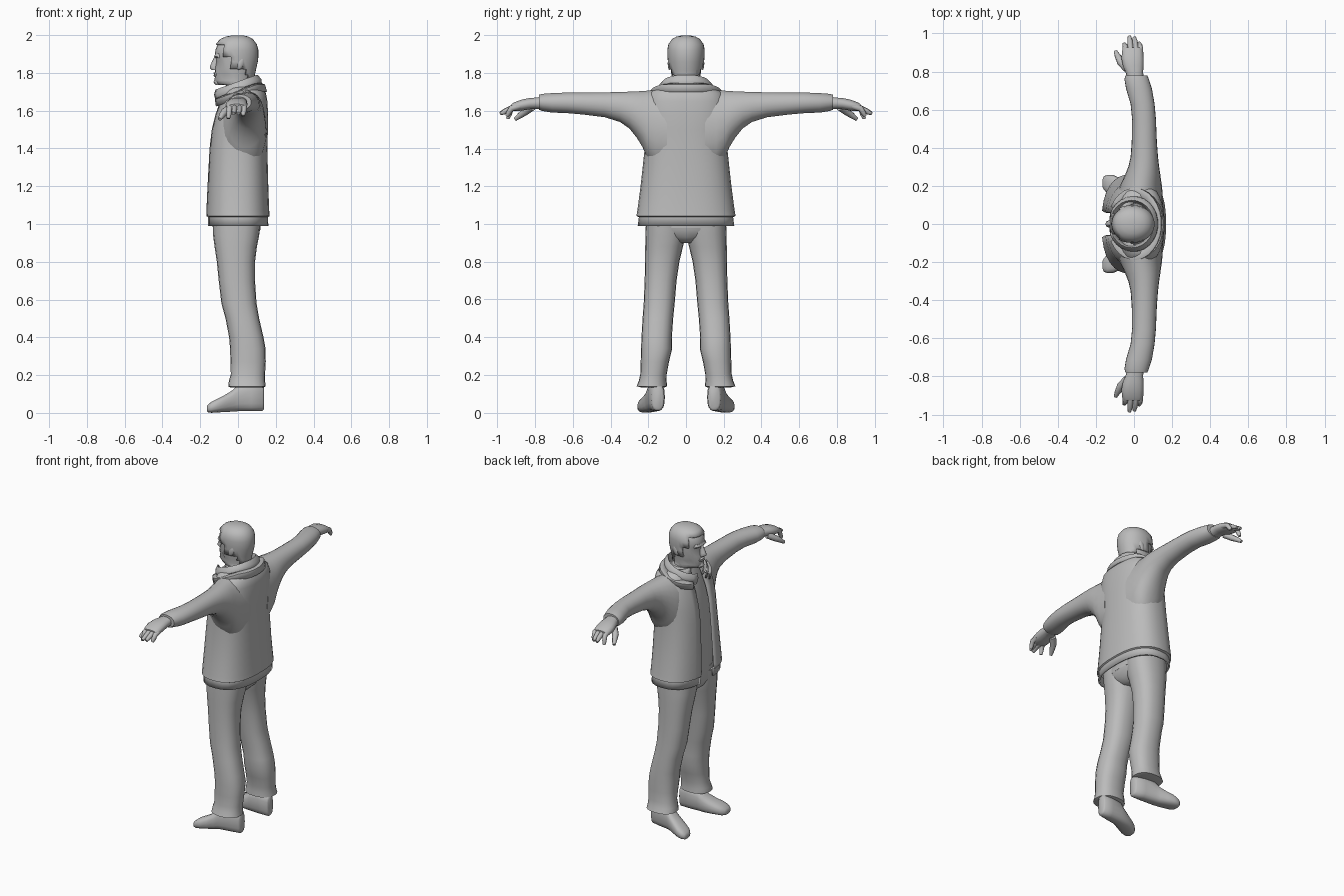
import bpy, bmesh, math
from mathutils import Vector

grey = bpy.data.materials.new("plain grey")
grey.diffuse_color = (0.5, 0.5, 0.5, 1)


def finish(name, bm, angle=50, thick=0, subsurf=0):
    bmesh.ops.recalc_face_normals(bm, faces=bm.faces)
    me = bpy.data.meshes.new(name)
    bm.to_mesh(me)
    bm.free()
    me.materials.append(grey)
    ob = bpy.data.objects.new(name, me)
    bpy.context.collection.objects.link(ob)
    if thick:
        m = ob.modifiers.new("thickness", 'SOLIDIFY')
        m.thickness, m.offset = thick, 0
    if subsurf:
        m = ob.modifiers.new("smooth", 'SUBSURF')
        m.levels = m.render_levels = subsurf
    bpy.ops.object.select_all(action='DESELECT')
    ob.select_set(True)
    bpy.context.view_layer.objects.active = ob
    bpy.ops.object.shade_smooth_by_angle(angle=math.radians(angle))
    return ob


def spow(v, p):
    return math.copysign(abs(v) ** p, v)


def loft(rings, axis='z', n=20, p=0.85, gap=0, side=1, grow=0):
    """Skin rounded rings (t, a0, a1, b0, b1); gap leaves an opening facing -a."""
    bm = bmesh.new()
    rows = []
    for t, a0, a1, b0, b1 in rings:
        row = []
        for i in range(n):
            ang = gap + (math.tau - 2 * gap) * i / (n - 1) if gap else math.tau * i / n
            a = (a0 + a1) / 2 - ((a1 - a0) / 2 + grow) * spow(math.cos(ang), p)
            b = (b0 + b1) / 2 + ((b1 - b0) / 2 + grow) * spow(math.sin(ang), p)
            x, y, z = {'z': (a, b, t), 'y': (a, t, b), 'x': (t, a, b)}[axis]
            row.append(bm.verts.new((x, y * side, z)))
        rows.append(row)
    for r, s in zip(rows, rows[1:]):
        for i in range(n - 1 if gap else n):
            j = (i + 1) % n
            bm.faces.new((r[i], r[j], s[j], s[i]))
    if not gap:
        bm.faces.new(rows[0])
        bm.faces.new(rows[-1])
    return bm


def tube(name, pts, radii, n=8):
    """Tapered tube through a few points, with closed ends."""
    bm = bmesh.new()
    pts = [Vector(q) for q in pts]
    rows = []
    for k, q in enumerate(pts):
        d = (pts[min(k + 1, len(pts) - 1)] - pts[max(k - 1, 0)]).normalized()
        u = d.cross(Vector((0, 0, 1))).normalized()
        v = d.cross(u)
        rows.append([bm.verts.new(q + radii[k] * (u * math.cos(math.tau * i / n)
                     + v * math.sin(math.tau * i / n))) for i in range(n)])
    for r, s in zip(rows, rows[1:]):
        for i in range(n):
            bm.faces.new((r[i], r[(i + 1) % n], s[(i + 1) % n], s[i]))
    bm.faces.new(rows[0])
    bm.faces.new(rows[-1])
    return finish(name, bm)


def sym(*rows):
    return [(t, a0, a1, -h, h) for t, a0, a1, h in rows]


# Jacket body: open at the front, with a stepped hem
jacket = sym((0.99, -.155, .155, .25), (1.04, -.155, .155, .245), (1.045, -.165, .163, .258),
             (1.07, -.164, .16, .252), (1.2, -.158, .155, .235), (1.4, -.147, .15, .213),
             (1.5, -.135, .153, .215), (1.58, -.115, .154, .215), (1.65, -.09, .15, .205),
             (1.69, -.075, .143, .19), (1.715, -.065, .125, .155), (1.73, -.055, .10, .11))
finish("jacket_body", loft(jacket, n=30, p=0.8, gap=0.2), 40, thick=0.012)

# Shirt inside the opening
finish("shirt", loft(sym((0.98, -.13, .12, .2), (1.2, -.13, .13, .2), (1.4, -.127, .13, .18),
                         (1.55, -.108, .13, .17), (1.65, -.085, .12, .15), (1.71, -.07, .1, .1),
                         (1.74, -.06, .08, .085))))

# Collars: tilted open bands, low at the throat and high at the nape
def collar(name, levels, gap):
    bm = loft(levels, n=24, p=1, gap=gap)
    for v in bm.verts:
        v.co.z += 0.36 * (v.co.x - 0.1) * (1 if v.co.x < 0.1 else 0)
    finish(name, bm, 40, thick=0.01)

collar("outer_collar", sym((1.70, -.13, .15, .185), (1.735, -.135, .14, .185),
                           (1.745, -.10, .115, .14)), 0.5)
collar("inner_collar", sym((1.72, -.12, .125, .145), (1.765, -.13, .12, .14),
                           (1.785, -.125, .105, .125), (1.74, -.10, .085, .105)), 0.35)

# Head, lofted from the neck to the crown
head = sym((1.68, -.055, .075, .075), (1.735, -.065, .073, .073), (1.74, -.112, .073, .074),
           (1.76, -.124, .074, .075), (1.79, -.122, .078, .077), (1.82, -.122, .085, .081),
           (1.86, -.118, .094, .085), (1.885, -.122, .097, .087), (1.92, -.12, .097, .088),
           (1.95, -.108, .089, .083), (1.975, -.085, .07, .066), (1.988, -.056, .046, .043),
           (1.994, -.02, .015, .015))
bm = loft(head, n=24, p=0.95)
for v in bm.verts:                                   # narrow jaw and eye sockets
    if v.co.x < -.05 and v.co.z < 1.80 and v.co.z > 1.737:
        v.co.y *= 0.82
    if abs(v.co.z - 1.86) < .01 and v.co.x < -.08 and abs(v.co.y) > .015:
        v.co.x += .008
finish("head", bm, 60)

# Hair: scalp shell with sideburns, face area removed
bm = loft(head[3:], n=32, p=0.95, grow=0.006)
def bare(c):
    limit = -.095 if c.z > 1.94 else -.075 if c.z > 1.9 else -.035 if c.z > 1.82 else .035
    return c.x < limit and c.z < 1.955 or c.z < 1.79 and c.x < .05
bmesh.ops.delete(bm, geom=[f for f in bm.faces if bare(f.calc_center_median())], context='FACES')
finish("hair", bm, 50, thick=0.01)

# Nose, lips and brow
finish("nose", loft([(1.815, -.138, -.10, -.017, .017), (1.825, -.15, -.10, -.019, .019),
                     (1.84, -.147, -.10, -.014, .014), (1.885, -.125, -.10, -.009, .009)], n=10))
finish("lips", loft([(1.778, -.122, -.1, -.016, .016), (1.787, -.131, -.1, -.024, .024),
                     (1.793, -.126, -.1, -.026, .026), (1.799, -.131, -.1, -.023, .023),
                     (1.807, -.121, -.1, -.014, .014)], n=12))
finish("chin", loft([(1.735, -.118, -.07, -.022, .022), (1.75, -.13, -.07, -.028, .028),
                     (1.772, -.122, -.07, -.024, .024)], n=12))
finish("brow", loft([(1.878, -.116, -.08, -.055, .055), (1.888, -.127, -.08, -.057, .057),
                     (1.902, -.12, -.08, -.052, .052)], n=14))

# Hips joining the legs
finish("hips", loft(sym((0.90, -.06, .07, .04), (0.93, -.11, .1, .13), (0.97, -.13, .118, .2),
                        (1.05, -.13, .125, .215))))

for side, word in ((1, "left"), (-1, "right")):
    # Sleeve, widening into the armpit
    finish(word + "_sleeve", loft([
        (.10, -.10, .153, 1.27, 1.715), (.16, -.09, .15, 1.29, 1.712), (.205, -.072, .146, 1.345, 1.708),
        (.23, -.06, .142, 1.405, 1.706), (.26, -.046, .138, 1.455, 1.704),
        (.30, -.03, .132, 1.505, 1.702), (.35, -.018, .126, 1.54, 1.70),
        (.43, -.012, .12, 1.565, 1.698), (.55, -.01, .115, 1.58, 1.697), (.63, -.018, .108, 1.587, 1.697),
        (.71, -.042, .094, 1.59, 1.694), (.76, -.05, .078, 1.598, 1.69),
        (.78, -.045, .07, 1.605, 1.685)], 'y', n=22, p=0.95, side=side), 50)
    # Hand: wrist and palm
    finish(word + "_palm", loft([
        (.76, -.035, .05, 1.605, 1.675), (.80, -.045, .048, 1.61, 1.67), (.83, -.058, .05, 1.607, 1.668),
        (.87, -.066, .05, 1.6, 1.66), (.91, -.062, .046, 1.597, 1.645), (.925, -.055, .04, 1.6, 1.635)],
        'y', n=14, side=side))
    # Fingers: bent downwards, the outer ones more curled
    for k, (x, tip, drop) in enumerate(((-.045, .945, 1.558), (-.018, .985, 1.585),
                                        (.008, .98, 1.585), (.032, .95, 1.572))):
        tube(f"{word}_finger_{k + 1}", [(x, side * .88, 1.625), (x, side * .925, 1.613),
             (x - .003, side * (tip * .6 + .925 * .4), drop * .6 + 1.613 * .4),
             (x - .006, side * tip, drop)], [.017, .016, .014, .009])
    tube(word + "_thumb", [(-.035, side * .815, 1.62), (-.07, side * .85, 1.595),
                           (-.085, side * .88, 1.575), (-.097, side * .905, 1.555)],
         [.022, .02, .016, .01])
    # Ear
    bm = bmesh.new()
    bmesh.ops.create_uvsphere(bm, u_segments=10, v_segments=8, radius=1)
    for v in bm.verts:
        x, y, z = v.co
        v.co = (.012 + .02 * x + .008 * z, side * (.086 + .011 * y), 1.85 + .034 * z)
    finish(word + "_ear", bm)
    # Trouser leg with a flared cuff
    finish(word + "_trouser_leg", loft([
        (.135, -.04, .135, .112, .24), (.14, -.052, .147, .10, .262), (.17, -.048, .143, .103, .25),
        (.205, -.038, .143, .102, .242), (.27, -.04, .147, .09, .24), (.34, -.042, .146, .073, .238),
        (.40, -.047, .135, .075, .236), (.50, -.066, .112, .068, .23), (.58, -.088, .098, .06, .224),
        (.70, -.102, .09, .05, .219), (.80, -.112, .09, .035, .217), (.88, -.124, .10, .016, .216),
        (.94, -.132, .112, .002, .215), (1.02, -.135, .122, -.005, .212)], n=20, side=side), 45)
    # Shoe, toe turned outwards
    finish(word + "_shoe", loft([
        (.138, .125, .175, .02, .14), (.13, .115, .185, .01, .15), (.07, .112, .2, .008, .16),
        (0, .115, .212, .008, .15), (-.03, .12, .222, .006, .12), (-.07, .13, .24, .004, .095),
        (-.11, .145, .257, .002, .075), (-.14, .16, .258, 0, .06), (-.158, .18, .25, .003, .045),
        (-.165, .195, .235, .01, .035)], 'x', n=18, p=0.75, side=side), 55)
